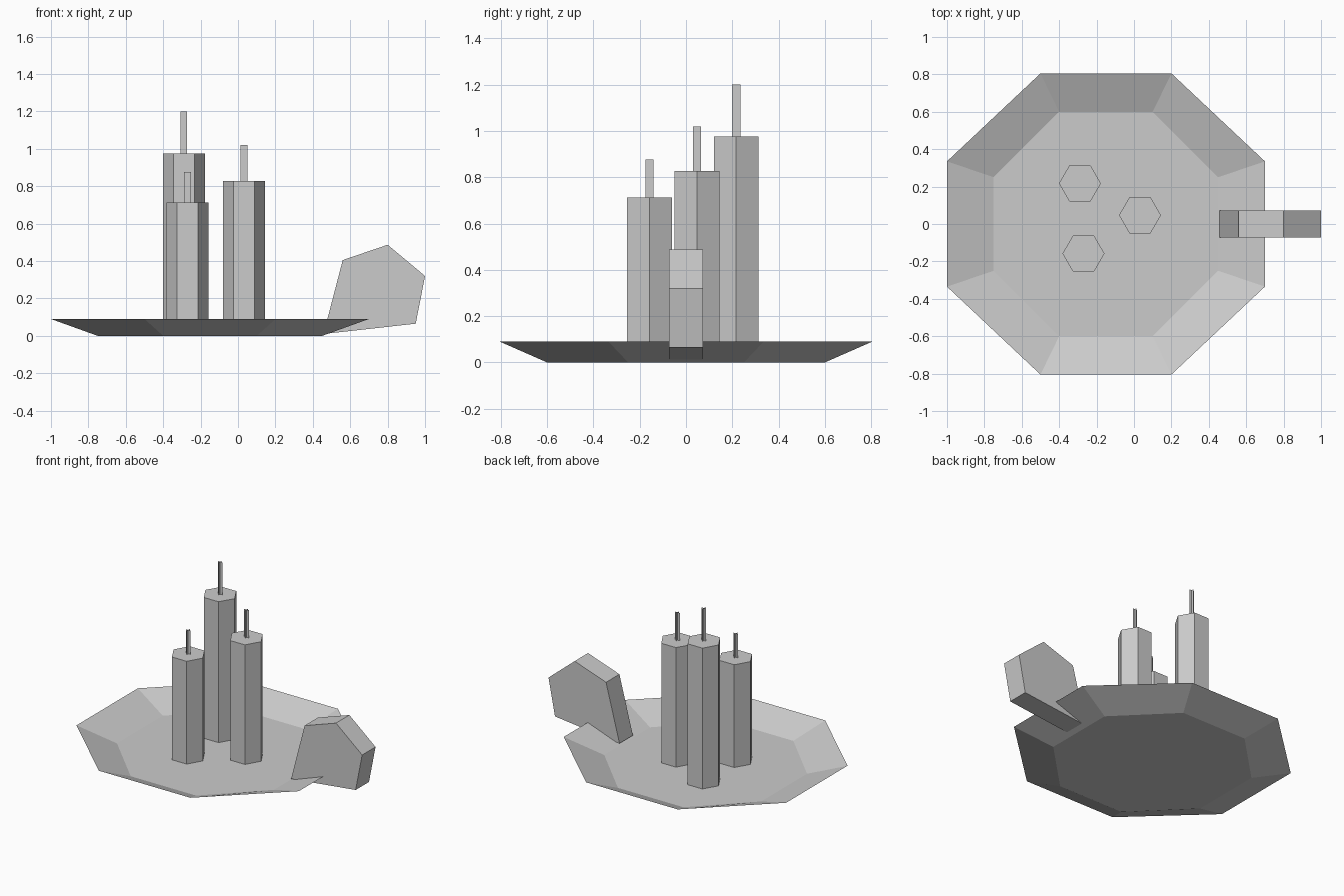
import bpy
import math

cube = bpy.data.objects.get("Cube")
if cube:
    bpy.data.objects.remove(cube, do_unlink=True)

grey = bpy.data.materials.new("light grey")
grey.use_nodes = True
COLOUR = (0.6, 0.6, 0.6, 1)
grey.diffuse_color = COLOUR
grey.node_tree.nodes["Principled BSDF"].inputs["Base Color"].default_value = COLOUR


def add_object(name, verts, faces, location=(0, 0, 0)):
    mesh = bpy.data.meshes.new(name)
    mesh.from_pydata(verts, [], faces)
    mesh.materials.append(grey)
    mesh.update()
    obj = bpy.data.objects.new(name, mesh)
    obj.location = location
    bpy.context.collection.objects.link(obj)
    return obj


def bridge(n):
    """Quads joining ring 0..n-1 to ring n..2n-1."""
    return [(i, (i + 1) % n, n + (i + 1) % n, n + i) for i in range(n)]


def octagon(half_x, flat_x, half_y, flat_y, z):
    """Counter-clockwise ring with cut corners."""
    corner = [(half_x, flat_y), (flat_x, half_y)]
    ring = []
    for sx, sy in ((1, 1), (-1, 1), (-1, -1), (1, -1)):
        pair = corner if sx * sy > 0 else corner[::-1]
        ring += [(sx * x, sy * y, z) for x, y in pair]
    return ring


# Dish: thin open tray with a sloping rim
dish_verts = octagon(0.6, 0.25, 0.6, 0.25, 0) + octagon(0.85, 0.35, 0.805, 0.335, 0.09)
dish_faces = [tuple(range(8))] + [f[::-1] for f in bridge(8)]
add_object("dish", dish_verts, dish_faces, (-0.15, 0, 0))

# Handle: five-sided profile extruded across the dish edge
profile = [(0.457, 0.01), (0.95, 0.065), (1.0, 0.32), (0.8, 0.487), (0.56, 0.405)]
handle_verts = [(x, y, z) for y in (-0.073, 0.073) for x, z in profile]
handle_faces = [(0, 1, 2, 3, 4), (9, 8, 7, 6, 5)] + [f[::-1] for f in bridge(5)]
add_object("handle", handle_verts, handle_faces)


# Candles: hexagonal columns with crossed-strip wicks
def candle(label, x, y, top, wick_top):
    r, base, w = 0.112, 0.002, 0.0175
    angles = [math.radians(60 * i) for i in range(6)]
    verts = [(r * math.cos(a), r * math.sin(a), z) for z in (base, top) for a in angles]
    faces = bridge(6) + [tuple(range(5, -1, -1)), tuple(range(6, 12))]
    add_object(label + "_candle", verts, faces, (x, y, 0))

    low, high = top, wick_top
    strips = [(-w, 0, low), (w, 0, low), (w, 0, high), (-w, 0, high),
              (0, -w, low), (0, w, low), (0, w, high), (0, -w, high)]
    add_object(label + "_wick", strips, [(0, 1, 2, 3), (4, 5, 6, 7)], (x, y, 0))


candle("short", -0.27, -0.158, 0.712, 0.877)
candle("medium", 0.032, 0.047, 0.828, 1.02)
candle("tall", -0.289, 0.217, 0.975, 1.2)
